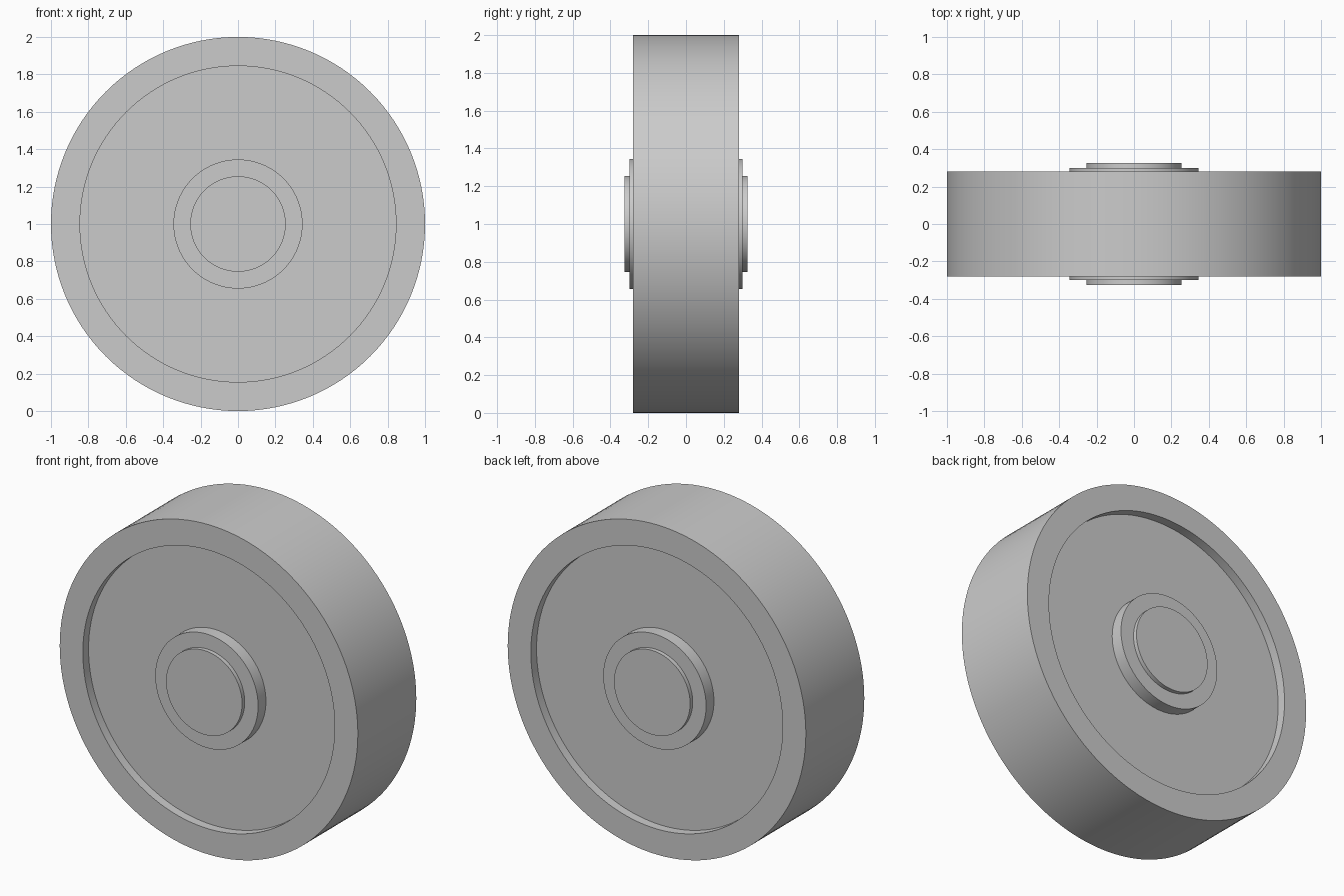
import bpy
import bmesh
import math

SEGMENTS = 128
CENTRE_Z = 1.0

cube = bpy.data.objects.get("Cube")
if cube:
    bpy.data.objects.remove(cube, do_unlink=True)

grey = bpy.data.materials.new("plain_grey")
grey.use_nodes = True
colour = (0.6, 0.6, 0.6, 1.0)
grey.diffuse_color = colour
grey.node_tree.nodes["Principled BSDF"].inputs["Base Color"].default_value = colour


def lathe(name, profile):
    """Spin (radius, y) points around the wheel axis."""
    bm = bmesh.new()
    verts = [bm.verts.new((r, y, 0)) for r, y in profile]
    edges = [bm.edges.new(pair) for pair in zip(verts, verts[1:])]
    bmesh.ops.spin(bm, geom=verts + edges, cent=(0, 0, 0), axis=(0, 1, 0),
                   angle=math.tau, steps=SEGMENTS)
    bmesh.ops.remove_doubles(bm, verts=bm.verts, dist=0.0001)
    bmesh.ops.recalc_face_normals(bm, faces=bm.faces)
    mesh = bpy.data.meshes.new(name)
    bm.to_mesh(mesh)
    bm.free()
    mesh.materials.append(grey)
    obj = bpy.data.objects.new(name, mesh)
    obj.location.z = CENTRE_Z
    bpy.context.collection.objects.link(obj)
    bpy.ops.object.select_all(action="DESELECT")
    obj.select_set(True)
    bpy.context.view_layer.objects.active = obj
    bpy.ops.object.shade_smooth_by_angle(angle=math.radians(30))
    return obj


def mirrored(half):
    """Complete a front half profile with its back half."""
    return half + [(r, -y) for r, y in reversed(half)]


# Wheel body: broad tread, flat rim and a recessed disc on both sides
lathe("wheel_body", mirrored([(0, -0.225), (0.845, -0.225),
                              (0.845, -0.28), (1.0, -0.28)]))

# Hub running through the wheel, with a stepped end on each side
lathe("hub", mirrored([(0, -0.325), (0.255, -0.325),
                       (0.255, -0.30), (0.345, -0.30)]))
